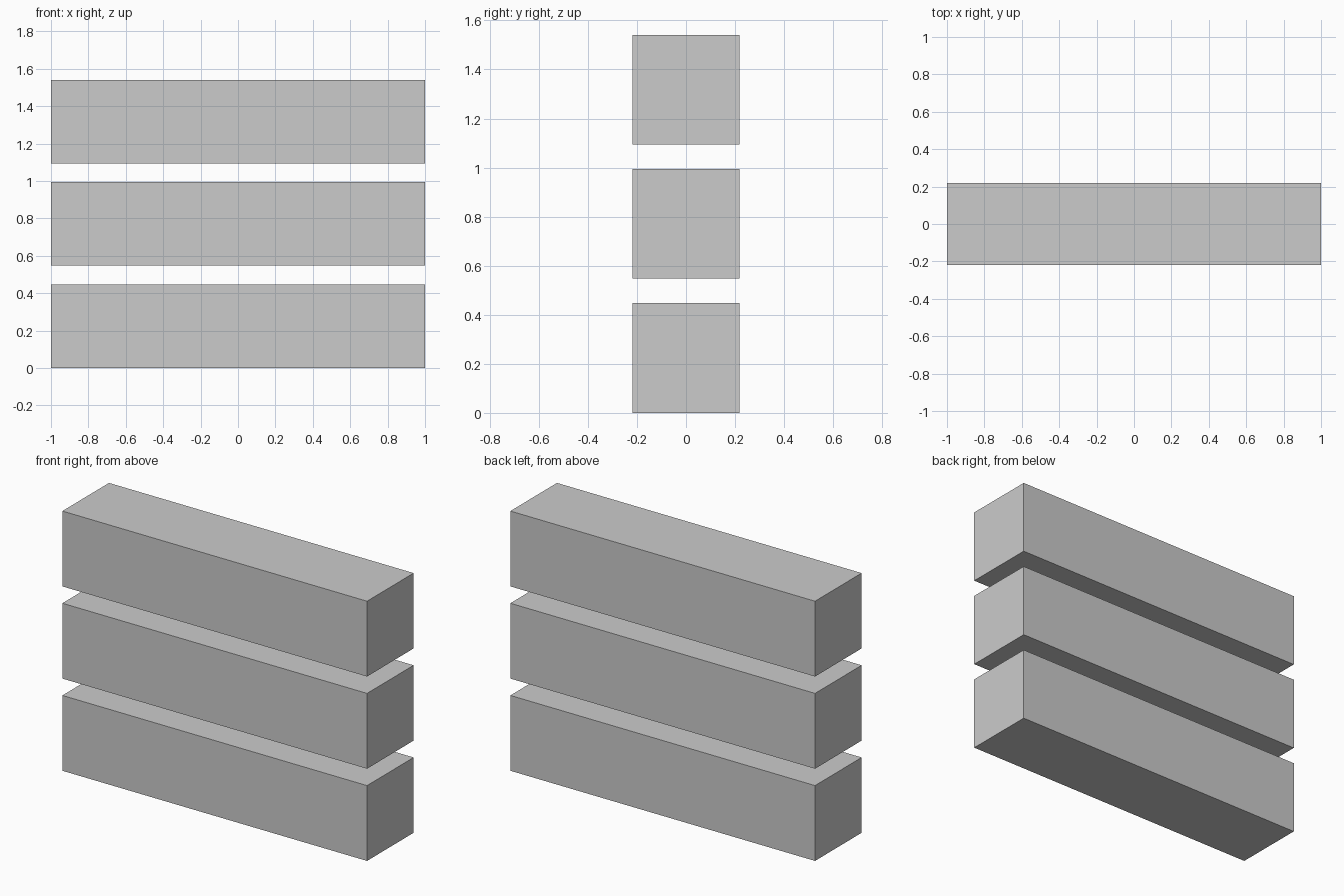
import bpy

if "Cube" in bpy.data.objects:
    bpy.data.objects.remove(bpy.data.objects["Cube"])

LENGTH, DEPTH, HEIGHT = 2.0, 0.437, 0.447
PITCH = 0.547


def add_beam(name, z_bottom):
    bpy.ops.mesh.primitive_cube_add(size=1, location=(0, 0, z_bottom + HEIGHT / 2))
    beam = bpy.context.object
    beam.name = name
    beam.scale = (LENGTH, DEPTH, HEIGHT)
    bpy.ops.object.transform_apply(location=False, rotation=False, scale=True)


# Three equal beams stacked with gaps between them
for i, name in enumerate(("lower_beam", "middle_beam", "upper_beam")):
    add_beam(name, i * PITCH)
